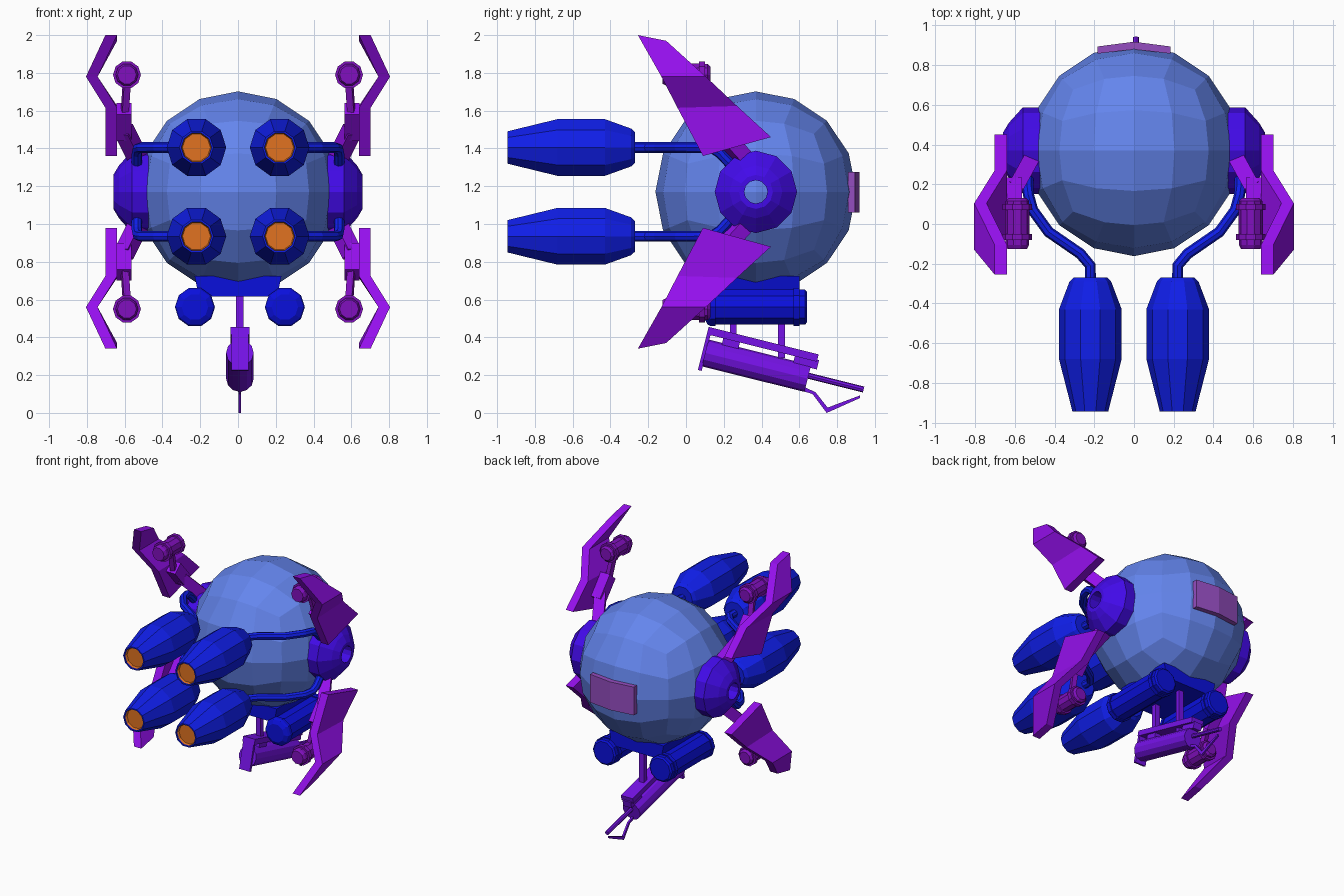
import bpy, bmesh, math
from mathutils import Vector

if "Cube" in bpy.data.objects:
    bpy.data.objects.remove(bpy.data.objects["Cube"])


def material(name, rgb):
    m = bpy.data.materials.new(name)
    m.diffuse_color = (*rgb, 1)
    m.use_nodes = True
    m.node_tree.nodes["Principled BSDF"].inputs["Base Color"].default_value = m.diffuse_color
    return m


SKY = material("sky_blue", (0.127, 0.235, 0.85))
BLUE = material("engine_blue", (0.005, 0.013, 0.82))
NAVY = material("tank_blue", (0.003, 0.005, 0.72))
INDIGO = material("hub_indigo", (0.055, 0.003, 0.82))
PURPLE = material("wing_purple", (0.30, 0.005, 0.85))
VIOLET = material("gun_violet", (0.18, 0.006, 0.80))
PLUM = material("pod_plum", (0.22, 0.005, 0.52))
PINK = material("patch_pink", (0.30, 0.075, 0.53))
ORANGE = material("exhaust_orange", (0.75, 0.17, 0.015))


def finish(name, bm, mat, mirror=""):
    """Make an object; mirror it about the body centre on the given axes."""
    bmesh.ops.recalc_face_normals(bm, faces=bm.faces)
    me = bpy.data.meshes.new(name)
    bm.to_mesh(me)
    bm.free()
    me.materials.append(mat)
    ob = bpy.data.objects.new(name, me)
    bpy.context.collection.objects.link(ob)
    if mirror:
        mod = ob.modifiers.new("Mirror", 'MIRROR')
        mod.use_axis = [a in mirror for a in "xyz"]
        mod.mirror_object = body
        mod.use_mirror_merge = False
    return ob


def loft(name, rings, mat, mirror=""):
    """Skin a list of equal-length closed rings and cap both ends."""
    bm = bmesh.new()
    vs = [[bm.verts.new(p) for p in r] for r in rings]
    n = len(vs[0])
    for a, b in zip(vs, vs[1:]):
        for i in range(n):
            j = (i + 1) % n
            bm.faces.new((a[i], a[j], b[j], b[i]))
    bm.faces.new(vs[0])
    bm.faces.new(vs[-1])
    return finish(name, bm, mat, mirror)


def lathe(name, origin, axis, profile, n, mat, mirror=""):
    """Turn (distance along axis, radius) points about an axis."""
    q = Vector(axis).to_track_quat('Z', 'Y')
    ang = [2 * math.pi * i / n for i in range(n)]
    rings = [[Vector(origin) + q @ Vector((r * math.cos(a), r * math.sin(a), t)) for a in ang]
             for t, r in profile]
    return loft(name, rings, mat, mirror)


def beam(name, a, b, w, h, mat, mirror=""):
    a, b = Vector(a), Vector(b)
    q = (b - a).to_track_quat('Z', 'Y')
    sq = [q @ Vector((x * w / 2, y * h / 2, 0)) for x, y in ((-1, -1), (1, -1), (1, 1), (-1, 1))]
    return loft(name, [[p + s for s in sq] for p in (a, b)], mat, mirror)


def side_prism(name, yz, x, half, mat):
    return loft(name, [[(x + s * half, y, z) for y, z in yz] for s in (-1, 1)], mat)


# Round body: cube with equal-angle grid pushed onto a sphere
C = Vector((0, 0.37, 1.17))
bm = bmesh.new()
bmesh.ops.create_cube(bm, size=2)
bmesh.ops.subdivide_edges(bm, edges=bm.edges[:], cuts=3, use_grid_fill=True)
for v in bm.verts:
    v.co = 0.532 * Vector([math.tan(c * math.pi / 4) for c in v.co]).normalized()
body = finish("round_body", bm, SKY)
body.location = C

# Bent plate on the back
loft("back_plate", [[(x, y, z) for y, z in ((y0, 1.06), (y1, 1.06), (y1, 1.275), (y0, 1.275))]
                    for x, y0, y1 in ((-0.185, 0.858, 0.894), (0, 0.88, 0.918), (0.185, 0.858, 0.894))], PINK)

# Side hubs with a hole in the centre
lathe("side_hub", (0, 0.37, 1.17), (1, 0, 0),
      [(0.46, 0.218), (0.56, 0.218), (0.63, 0.14), (0.66, 0.09), (0.66, 0.062), (0.50, 0.062)],
      12, INDIGO, "x")

# Four engines with glowing nozzles
E = (0.22, 0, 1.405)
lathe("engine", E, (0, -1, 0),
      [(0.27, 0.085), (0.29, 0.105), (0.43, 0.158), (0.68, 0.158), (0.945, 0.09), (0.945, 0.08), (0.91, 0.078)],
      10, BLUE, "xz")
lathe("engine_glow", E, (0, -1, 0), [(0.90, 0.079), (0.94, 0.081), (0.92, 0.074)], 10, ORANGE, "xz")

# Bent pipes from the engines to the hubs
cu = bpy.data.curves.new("pipe_path", 'CURVE')
cu.dimensions = '3D'
cu.bevel_depth, cu.bevel_resolution, cu.use_fill_caps = 0.028, 2, True
path = [(0.22, -0.28, 1.405), (0.22, -0.21, 1.405), (0.27, -0.15, 1.405), (0.43, -0.04, 1.405),
        (0.51, 0.07, 1.405), (0.53, 0.14, 1.40), (0.535, 0.18, 1.375), (0.535, 0.26, 1.29)]
sp = cu.splines.new('POLY')
sp.points.add(len(path) - 1)
for p, co in zip(sp.points, path):
    p.co = (*co, 1)
sp.use_smooth = False
tmp = bpy.data.objects.new("pipe_path", cu)
bm = bmesh.new()
me = tmp.to_mesh()
bm.from_mesh(me)
tmp.to_mesh_clear()
bpy.data.objects.remove(tmp)
for f in bm.faces:
    f.smooth = False
finish("engine_pipe", bm, BLUE, "xz")

# Four bent wings: (x, front y, front z, back y, back z) sections
T = 0.062
wing = [(0.64, 0.09, 1.36, 0.45, 1.46), (0.64, -0.045, 1.615, 0.27, 1.625),
        (0.743, -0.13, 1.78, 0.105, 1.78), (0.64, -0.255, 2.0, -0.105, 1.97)]
loft("wing", [[(x, a, b), (x + T, a, b), (x + T, c, d), (x, c, d)] for x, a, b, c, d in wing],
     PURPLE, "xz")
beam("wing_arm", (0.50, 0.36, 1.29), (0.605, 0.17, 1.50), 0.08, 0.08, PURPLE, "xz")
beam("wing_mount", (0.603, 0.20, 1.47), (0.603, 0.08, 1.61), 0.078, 0.09, PURPLE, "xz")

# Small pods carried by the wings
beam("pod_stalk", (0.60, 0.08, 1.58), (0.588, 0.03, 1.76), 0.036, 0.036, PLUM, "xz")
lathe("wing_pod", (0.588, 0, 1.79), (0, 1, 0),
      [(-0.125, 0.05), (-0.105, 0.06), (-0.08, 0.06), (-0.08, 0.074), (-0.05, 0.074), (-0.05, 0.062),
       (0.07, 0.062), (0.07, 0.074), (0.10, 0.074), (0.10, 0.06), (0.115, 0.06), (0.13, 0.045)],
      10, PLUM, "xz")

# Belly tanks and their cradle
X = 0.01
for side, s in (("left", -1), ("right", 1)):
    lathe("belly_tank_" + side, (X + s * 0.238, 0, 0.56), (0, 1, 0),
          [(0.10, 0.07), (0.115, 0.098), (0.13, 0.106), (0.155, 0.106), (0.155, 0.098), (0.57, 0.098),
           (0.57, 0.106), (0.60, 0.106), (0.60, 0.098), (0.63, 0.098), (0.64, 0.085)], 10, NAVY)
cradle = ((-0.23, 0.725), (-0.21, 0.63), (-0.15, 0.615), (0.15, 0.615), (0.21, 0.63), (0.23, 0.725))
loft("tank_cradle", [[(x, y, z) for x, z in cradle] for y in (0.14, 0.60)], NAVY)

# Hanging gun, laid out along its own tilted axes
A = math.radians(14)


def g(u, v):
    return (0.12 + u * math.cos(A) + v * math.sin(A), 0.455 - u * math.sin(A) + v * math.cos(A))


def gun_box(name, u0, u1, v0, v1, half):
    side_prism(name, [g(u0, v0), g(u1, v0), g(u1, v1), g(u0, v1)], X, half, VIOLET)


aim = (0, math.cos(A), -math.sin(A))
gun_box("gun_rail", 0, 0.60, 0, -0.04, 0.05)
gun_box("gun_rear_plate", 0, 0.02, 0, -0.235, 0.045)
gun_box("gun_rear_clamp", 0.09, 0.18, -0.03, -0.08, 0.035)
gun_box("gun_front_clamp", 0.48, 0.61, -0.03, -0.08, 0.035)
lathe("gun_body", (X, *g(0, -0.138)), aim, [(0.015, 0.073), (0.575, 0.073)], 12, VIOLET)
lathe("gun_barrel", (X, *g(0, -0.123)), aim, [(0.56, 0.016), (0.876, 0.016)], 8, VIOLET)
for end, y, z in (("rear", 0.25, 0.36), ("front", 0.505, 0.29)):
    beam("gun_post_" + end, (X, y, z), (X, y, 0.66), 0.04, 0.036, VIOLET)
side_prism("gun_guard", [(0.62, 0.115), (0.67, 0.10), (0.745, 0.0), (0.92, 0.078), (0.92, 0.092),
                         (0.75, 0.028), (0.685, 0.11), (0.63, 0.135)], X, 0.007, VIOLET)
